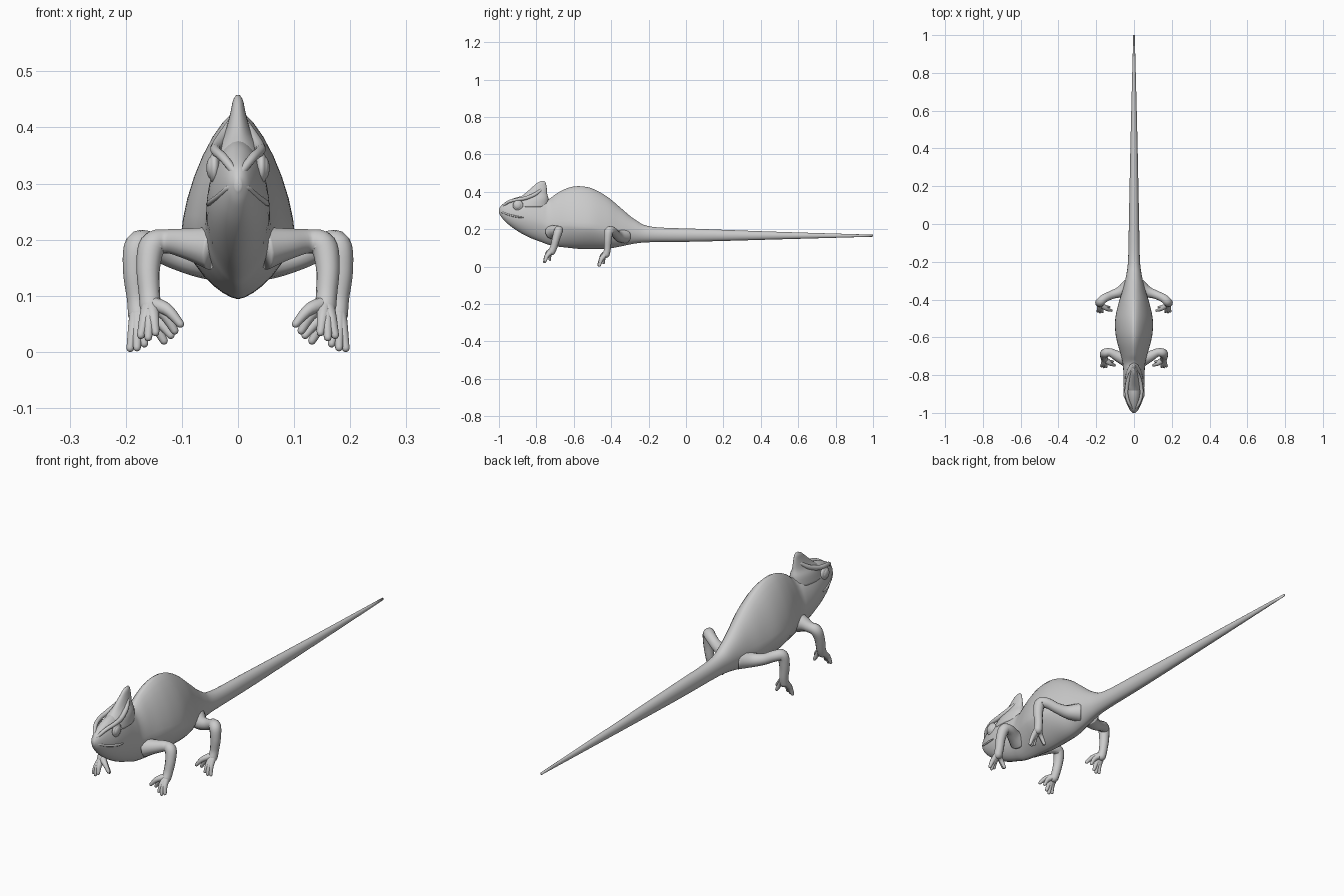
import bpy, bmesh, math
from mathutils import Vector

if "Cube" in bpy.data.objects:
    bpy.data.objects.remove(bpy.data.objects["Cube"])


def smooth_path(rows, steps):
    """Catmull-Rom interpolation through rows of numbers."""
    out = []
    for i in range(len(rows) - 1):
        a, b, c, d = rows[max(i - 1, 0)], rows[i], rows[i + 1], rows[min(i + 2, len(rows) - 1)]
        for k in range(steps):
            t = k / steps
            out.append([0.5 * (2 * q + (r - p) * t + (2 * p - 5 * q + 4 * r - s) * t * t
                               + (3 * q - p - 3 * r + s) * t ** 3)
                        for p, q, r, s in zip(a, b, c, d)])
    return out + [list(rows[-1])]


def loft(name, rings, mirror=False):
    """Skin a list of closed rings and cap both ends."""
    bm = bmesh.new()
    loops = [[bm.verts.new(p) for p in ring] for ring in rings]
    n = len(loops[0])
    for a, b in zip(loops, loops[1:]):
        for i in range(n):
            bm.faces.new((a[i], a[(i + 1) % n], b[(i + 1) % n], b[i]))
    bm.faces.new(loops[0])
    bm.faces.new(loops[-1])
    return finish(name, bm, mirror)


def finish(name, bm, mirror=False):
    bmesh.ops.recalc_face_normals(bm, faces=bm.faces)
    for f in bm.faces:
        f.smooth = True
    mesh = bpy.data.meshes.new(name)
    bm.to_mesh(mesh)
    bm.free()
    ob = bpy.data.objects.new(name, mesh)
    bpy.context.collection.objects.link(ob)
    if mirror:
        ob.modifiers.new("Mirror", 'MIRROR').use_mirror_merge = False
    return ob


def tube(name, rows, steps=5, n=12, mirror=True):
    """Round limb through (x, y, z, radius) points with a rounded tip."""
    rows = smooth_path(rows, steps)
    p, r = Vector(rows[-1][:3]), rows[-1][3]
    d = (p - Vector(rows[-2][:3])).normalized()
    for k in (0.5, 0.85, 0.98):
        rows.append([*(p + d * r * k), r * math.sqrt(1 - k * k)])
    pts = [Vector(q[:3]) for q in rows]
    tan = [(pts[min(i + 1, len(pts) - 1)] - pts[max(i - 1, 0)]).normalized() for i in range(len(pts))]
    u = tan[0].orthogonal().normalized()
    rings = []
    for i, (c, t) in enumerate(zip(pts, tan)):
        if i:
            u = tan[i - 1].rotation_difference(t) @ u
        v = t.cross(u)
        rings.append([c + (u * math.cos(a) + v * math.sin(a)) * rows[i][3]
                      for a in (2 * math.pi * k / n for k in range(n))])
    return loft(name, rings, mirror)


def section(y, w, top, bot, f, p, n=32):
    """Teardrop cross-section; p < 2 gives keeled back and belly."""
    mid = bot + (top - bot) * f
    ring = []
    for k in range(n):
        a = 2 * math.pi * k / n
        c, s = math.cos(a), math.sin(a)
        x = math.copysign(abs(c) ** (2 / p), c) * w
        z = math.copysign(abs(s) ** (2 / p), s)
        ring.append((x, y, mid + z * ((top - mid) if z > 0 else (mid - bot))))
    return ring


# Head, trunk and tail: y, half width, top, bottom, widest height, squareness
trunk = [
    (-1.0, .006, .308, .288, .5, 2), (-.985, .020, .330, .262, .5, 2),
    (-.95, .036, .352, .226, .45, 2), (-.90, .050, .372, .190, .45, 1.9),
    (-.84, .056, .378, .157, .45, 1.8), (-.77, .057, .362, .130, .45, 1.7),
    (-.735, .060, .360, .117, .42, 1.6), (-.69, .070, .392, .108, .40, 1.55),
    (-.63, .088, .421, .101, .38, 1.5), (-.57, .099, .430, .095, .36, 1.5),
    (-.50, .099, .417, .094, .36, 1.5), (-.42, .082, .373, .096, .36, 1.6),
    (-.35, .060, .315, .108, .40, 1.7), (-.27, .041, .250, .124, .45, 1.9),
    (-.18, .031, .213, .131, .5, 2), (.07, .026, .202, .134, .5, 2),
    (.50, .017, .186, .146, .5, 2), (1.0, .004, .171, .160, .5, 2)]
loft("body_head_and_tail", [section(*r) for r in smooth_path(trunk, 5)])

# Casque on the back of the head: z, front y, back y, half width
casque = [(.32, -.93, -.735, .048), (.36, -.90, -.735, .040), (.39, -.862, -.742, .024),
          (.425, -.822, -.745, .014), (.448, -.795, -.750, .009), (.458, -.775, -.757, .003)]
loft("casque", [[(w * math.cos(a), (y0 + y1) / 2 + (y1 - y0) / 2 * math.sin(a), z)
                 for a in (math.pi * k / 12 for k in range(24))]
                for z, y0, y1, w in smooth_path(casque, 4)])

# Brow ridges running from the nose to the casque
tube("brow_ridges", [(.004, -.985, .318, .007), (.026, -.950, .346, .008), (.039, -.905, .358, .009),
                     (.038, -.86, .366, .010), (.026, -.81, .385, .010), (.010, -.775, .41, .008)])

# Lips
tube("upper_lip", [(0, -.995, .297, .004), (.017, -.983, .292, .005), (.034, -.950, .278, .005),
                   (.049, -.905, .267, .005), (.054, -.872, .263, .003)], n=8)

# Eyes with a surrounding lid
for name, r, loc, thick in (("eyes", .021, (.046, -.90, .328), .5), ("eyelids", .028, (.042, -.898, .328), .4)):
    bm = bmesh.new()
    bmesh.ops.create_uvsphere(bm, u_segments=20, v_segments=12, radius=r)
    for v in bm.verts:
        v.co = Vector((v.co.x * thick + loc[0], v.co.y + loc[1], v.co.z + loc[2]))
    finish(name, bm, True)

# Front and hind legs
tube("front_legs", [(.045, -.715, .185, .040), (.085, -.700, .192, .029), (.125, -.680, .197, .022),
                    (.152, -.683, .190, .024), (.160, -.695, .150, .021), (.158, -.707, .105, .019),
                    (.156, -.718, .080, .019)])
tube("hind_legs", [(.025, -.330, .165, .042), (.070, -.358, .163, .030), (.115, -.374, .172, .023),
                   (.155, -.392, .190, .023), (.178, -.412, .190, .024), (.184, -.418, .145, .021),
                   (.180, -.420, .095, .018), (.177, -.427, .066, .019)])

# Grasping feet: an outer bundle of three toes and an inner pair
feet = {
    "front": ((.156, -.715, .085), [(.173, -.752, .030), (.160, -.757, .026), (.147, -.756, .035),
                                    (.103, -.748, .050), (.113, -.728, .038)]),
    "hind": ((.178, -.424, .072), [(.192, -.462, .007), (.180, -.467, .008), (.167, -.465, .015),
                                   (.120, -.458, .030), (.132, -.440, .020)])}
for side, (ankle, tips) in feet.items():
    a = Vector(ankle)
    for i, tip in enumerate(tips):
        t = Vector(tip)
        mid = a.lerp(t, .55) + Vector((0, -.006, .004 if i < 3 else .010))
        tube(f"{side}_toe_{i + 1}", [(*a, .016), (*mid, .011), (*t, .007)], n=10)
